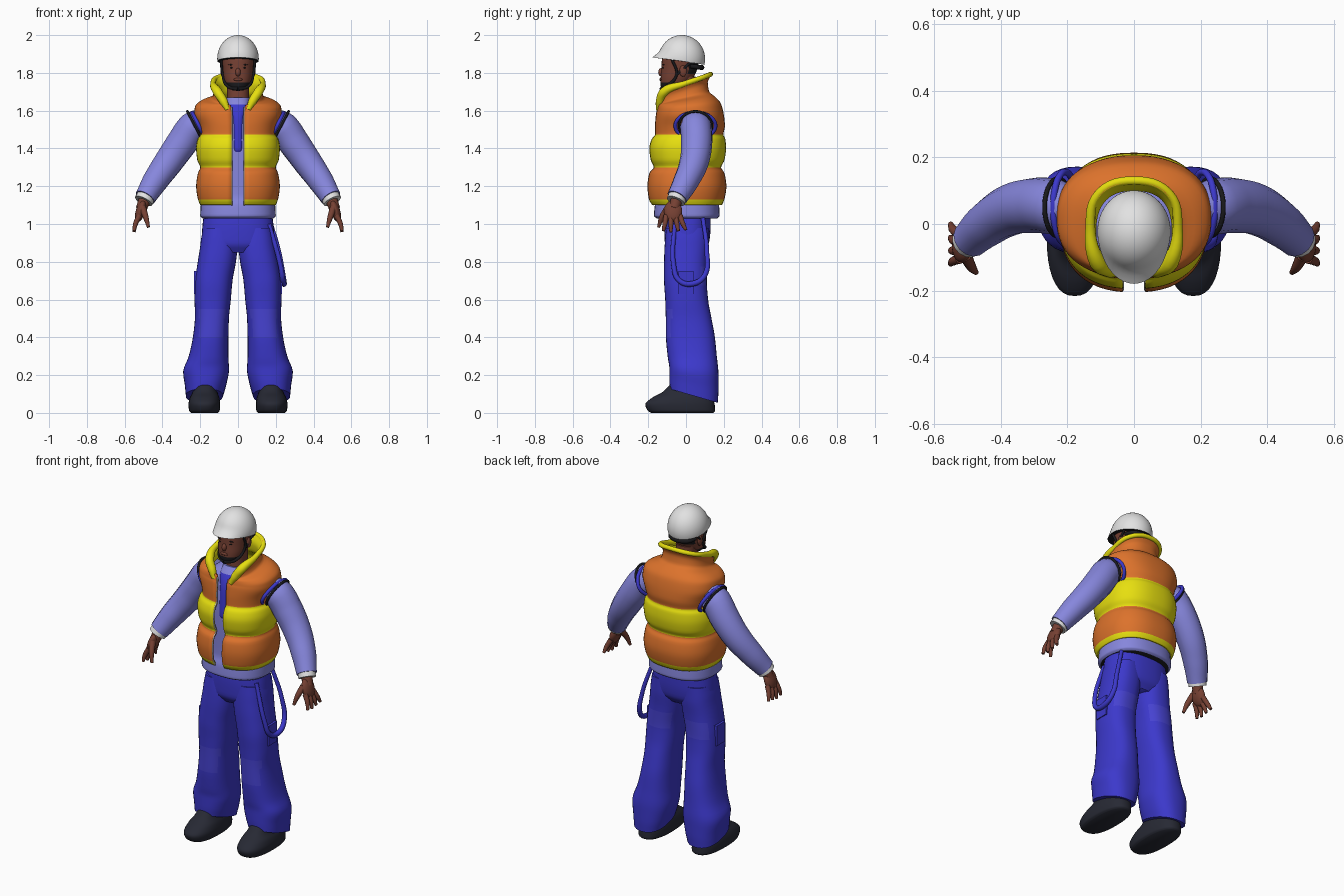
import bpy, bmesh, math
from mathutils import Matrix

if "Cube" in bpy.data.objects:
    bpy.data.objects.remove(bpy.data.objects["Cube"], do_unlink=True)


def material(name, r, g, b):
    m = bpy.data.materials.new(name)
    m.use_nodes = True
    m.diffuse_color = (r, g, b, 1)
    m.node_tree.nodes["Principled BSDF"].inputs["Base Color"].default_value = (r, g, b, 1)
    return m


ORANGE = material("vest orange", .72, .17, .025)
YELLOW = material("safety yellow", .8, .74, .005)
LAVENDER = material("jacket lavender", .24, .24, .72)
BLUE = material("trouser blue", .045, .04, .6)
WORN = material("worn blue", .062, .055, .64)
WHITE = material("helmet white", .76, .76, .76)
LEATHER = material("boot leather", .02, .022, .034)
SKIN = material("skin brown", .18, .052, .033)
BLACK = material("strap black", .01, .01, .012)


def finish(obj, angle=50):
    bpy.ops.object.select_all(action="DESELECT")
    obj.select_set(True)
    bpy.context.view_layer.objects.active = obj
    bpy.ops.object.shade_smooth_by_angle(angle=math.radians(angle))
    return obj


def make_object(name, bm, mats, rule=None):
    bm.normal_update()
    if rule:
        for f in bm.faces:
            f.material_index = int(rule(f.calc_center_median(), f.normal))
    mesh = bpy.data.meshes.new(name)
    bm.to_mesh(mesh)
    bm.free()
    for m in mats:
        mesh.materials.append(m)
    obj = bpy.data.objects.new(name, mesh)
    bpy.context.collection.objects.link(obj)
    return finish(obj)


def refine(rows, steps=4):
    """Monotone interpolation between cross-sections."""
    delta = [[b - a for a, b in zip(p, q)] for p, q in zip(rows, rows[1:])]

    def slope(i, k):
        if i == 0 or i == len(rows) - 1:
            return delta[min(i, len(delta) - 1)][k]
        a, b = delta[i - 1][k], delta[i][k]
        return 2 * a * b / (a + b) if a * b > 0 else 0

    out = []
    for i in range(len(delta)):
        for j in range(steps):
            t = j / steps
            out.append([rows[i][k] + delta[i][k] * t * t * (3 - 2 * t)
                        + slope(i, k) * t * (1 - t) ** 2
                        - slope(i + 1, k) * t * t * (1 - t)
                        for k in range(len(rows[i]))])
    return out + [list(rows[-1])]


def loft(name, rows, mats, rule=None, side=1, power=2.4, segments=36, opened=False):
    """Rows rise in z: height, half width, front y, back y, centre x, tilt, front gap."""
    rows = refine([tuple(r) + (0,) * (7 - len(r)) for r in rows])
    bm = bmesh.new()
    rings = []
    for z, rx, front, back, cx, tilt, gap in rows:
        start = math.asin((gap / rx) ** (power / 2))
        count = segments + 1 if opened else segments
        ring = []
        for j in range(count):
            a = start + (math.tau - 2 * start) * j / segments
            s, c = math.sin(a), math.cos(a)
            x = rx * math.copysign(abs(s) ** (2 / power), s)
            y = -(back - front) / 2 * math.copysign(abs(c) ** (2 / power), c)
            ring.append(bm.verts.new((cx * side + x, (front + back) / 2 + y, z + tilt * y)))
        rings.append(ring)
    for low, high in zip(rings, rings[1:]):
        for j in range(segments):
            k = (j + 1) % len(low)
            bm.faces.new((low[j], low[k], high[k], high[j]))
    if not opened:
        bm.faces.new(rings[0][::-1])
        bm.faces.new(rings[-1])
    return make_object(name, bm, mats, rule)


def tube(name, points, mat, side=1, cyclic=False):
    """Smooth tube through (x, y, z, radius) points."""
    curve = bpy.data.curves.new(name, "CURVE")
    curve.dimensions = "3D"
    curve.bevel_depth = 1
    curve.bevel_resolution = 5
    curve.resolution_u = 6
    curve.use_fill_caps = True
    spline = curve.splines.new("BEZIER")
    spline.use_cyclic_u = cyclic
    spline.bezier_points.add(len(points) - 1)
    for p, (x, y, z, r) in zip(spline.bezier_points, points):
        p.co = (x * side, y, z)
        p.radius = r
        p.handle_left_type = p.handle_right_type = "AUTO"
    curve.materials.append(mat)
    obj = bpy.data.objects.new(name, curve)
    bpy.context.collection.objects.link(obj)
    bpy.ops.object.select_all(action="DESELECT")
    obj.select_set(True)
    bpy.context.view_layer.objects.active = obj
    bpy.ops.object.convert(target="MESH")
    finish(bpy.context.view_layer.objects.active)


def shoulder_loop(name, x, width, rise, lean, radius, mat, side):
    angles = [math.tau * i / 12 for i in range(12)]
    tube(name, [(x + lean * math.sin(a), .05 + width * math.cos(a),
                 1.52 + rise * math.sin(a), radius) for a in angles], mat, side, cyclic=True)


def ball(name, centre, size, mat, lean=0):
    bm = bmesh.new()
    bmesh.ops.create_uvsphere(bm, u_segments=24, v_segments=14, radius=1)
    bm.transform(Matrix.Translation(centre) @ Matrix.Rotation(lean, 4, "Y")
                 @ Matrix.Diagonal((*size, 1)))
    make_object(name, bm, [mat])


# Puffy vest, open at the front, with a standing collar
vest_rows = [
    (1.1, .2, -.18, .19, 0, 0, .034), (1.13, .212, -.197, .203, 0, 0, .034),
    (1.2, .222, -.205, .214, 0, 0, .034), (1.27, .212, -.195, .203, 0, 0, .034),
    (1.3, .2, -.172, .186, 0, 0, .034), (1.34, .216, -.188, .204, 0, 0, .034),
    (1.4, .222, -.195, .212, 0, 0, .034), (1.45, .213, -.182, .208, 0, 0, .034),
    (1.475, .2, -.165, .198, 0, 0, .034), (1.52, .21, -.165, .206, 0, 0, .034),
    (1.58, .232, -.16, .2, 0, 0, .034), (1.62, .228, -.155, .185, 0, .1, .036),
    (1.65, .195, -.153, .155, 0, .15, .04), (1.668, .137, -.156, .122, 0, .25, .052),
    (1.7, .129, -.16, .115, 0, .36, .078), (1.74, .143, -.166, .138, 0, .37, .1)]
vest = loft("vest", vest_rows, [ORANGE, YELLOW],
            lambda c, n: c.z < 1.13 or 1.3 < c.z < 1.475, opened=True, segments=56)
shell = vest.modifiers.new("padding", "SOLIDIFY")
shell.thickness = .016
shell.offset = -1
shell.material_offset = 1
half = [(.055, -.148, 1.605, .012), (.077, -.137, 1.65, .023), (.109, -.115, 1.7, .025),
        (.131, -.01, 1.742, .015), (.105, .092, 1.777, .013)]
tube("collar_lining", half + [(0, .13, 1.793, .013)]
     + [(-x, y, z, r) for x, y, z, r in half[::-1]], YELLOW)

# Jacket body and the shirt in the vest opening
loft("jacket", [(1.03, .188, -.155, .165), (1.045, .2, -.17, .178), (1.1, .197, -.165, .175),
                (1.16, .185, -.15, .16), (1.4, .185, -.15, .17), (1.55, .19, -.137, .16),
                (1.62, .14, -.11, .11), (1.66, .07, -.07, .06)], [LAVENDER, BLACK],
     lambda c, n: n.z < -.9)
loft("shirt", [(1.38, .022, -.15, -.1), (1.4, .026, -.157, -.1), (1.55, .03, -.146, -.08),
               (1.62, .05, -.122, -.05), (1.67, .062, -.085, .05)], [BLUE, LAVENDER],
     lambda c, n: c.z > 1.635)

# Trouser seat, head and neck
loft("trouser_seat", [(.85, .13, -.085, .09), (.9, .193, -.112, .122), (.98, .189, -.115, .13),
                      (1.06, .18, -.11, .13)], [BLUE])
loft("neck", [(1.58, .06, -.08, .06), (1.68, .058, -.075, .05), (1.78, .058, -.07, .05)], [SKIN])
loft("head", [(1.708, .03, -.12, -.05), (1.73, .058, -.134, 0), (1.77, .074, -.134, .035),
              (1.82, .08, -.13, .06), (1.87, .084, -.128, .07), (1.93, .07, -.11, .06)],
     [SKIN, BLACK], lambda c, n: c.z < 1.75 or (c.y > .015 and c.z > 1.79), power=2.2)
ball("nose", (0, -.131, 1.803), (.014, .016, .022), SKIN)
ball("lips", (0, -.133, 1.765), (.024, .007, .008), SKIN)

# Helmet shell, cut along a sloping rim and drawn out into a peak
bm = bmesh.new()
bmesh.ops.create_uvsphere(bm, u_segments=40, v_segments=32, radius=1)
bm.transform(Matrix.Translation((0, -.022, 1.875)) @ Matrix.Diagonal((.11, .123, .125, 1)))
bmesh.ops.bisect_plane(bm, geom=bm.verts[:] + bm.edges[:] + bm.faces[:],
                       plane_co=(0, -.022, 1.862), plane_no=(0, .16, 1), clear_inner=True)
for v in bm.verts:
    front = max(0, -(v.co.y + .022) / .123)
    low = max(0, 1 - (v.co.z - 1.875) / .055)
    v.co.y -= .045 * front ** 2 * min(1, low) ** 2
rim = [e for e in bm.edges if e.is_boundary]
for face in bmesh.ops.holes_fill(bm, edges=rim, sides=0)["faces"]:
    face.material_index = 1
make_object("helmet", bm, [WHITE, BLACK])
tube("helmet_cradle", [(.08, .02, 1.835, .01), (.05, .07, 1.83, .013), (-.05, .07, 1.83, .013),
                       (-.08, .02, 1.835, .01)], BLACK)


def worn_patch(c, n):
    return (n.y < -.6 and .4 < c.z < .56) or (n.y > .6 and .68 < c.z < .78)


for side, label in ((1, "left"), (-1, "right")):
    # Vest trim and armhole edges
    tube(label + "_zip_edge", [(.034, r[2] + .009, r[0], .0045) for r in vest_rows[:12]],
         WHITE, side)
    shoulder_loop(label + "_armhole_lining", .207, .106, .07, .035, .01, BLUE, side)
    shoulder_loop(label + "_armhole_edge", .228, .086, .076, .04, .007, BLACK, side)

    # Sleeve, cuff and hand
    tube(label + "_sleeve", [(.17, .045, 1.56, .06), (.235, .052, 1.515, .084),
                             (.3, .056, 1.425, .083), (.37, .042, 1.325, .077),
                             (.44, 0, 1.225, .068), (.492, -.047, 1.14, .056)], LAVENDER, side)
    tube(label + "_cuff", [(.487, -.043, 1.147, .05), (.5, -.054, 1.121, .05)], WHITE, side)
    tube(label + "_wrist", [(.49, -.046, 1.14, .033), (.512, -.064, 1.08, .029)], SKIN, side)
    ball(label + "_palm", (.516 * side, -.068, 1.068), (.025, .048, .06), SKIN, -.3 * side)
    for i in range(4):
        y = -.104 + .024 * i
        spread = .008 * (i - 1)
        tube(f"{label}_finger_{i + 1}", [(.522, y, 1.045, .015), (.543, y + spread, 1, .013),
                                         (.55, y + spread * 2, .957 + .006 * abs(i - 1), .008)],
             SKIN, side)
    tube(label + "_thumb", [(.505, -.095, 1.085, .019), (.488, -.128, 1.035, .015),
                            (.474, -.145, .983, .008)], SKIN, side)

    # Trouser leg, slanting down to the heel
    loft(label + "_trouser_leg",
         [(.09, .098, -.085, .168, .178, -.29), (.15, .11, -.088, .172, .172, -.22),
          (.22, .121, -.088, .172, .169, -.12), (.3, .105, -.097, .163, .156),
          (.4, .094, -.106, .153, .145), (.5, .09, -.107, .135, .138), (.6, .096, -.11, .117, .134),
          (.7, .099, -.116, .11, .128), (.8, .101, -.116, .112, .112), (.9, .098, -.112, .12, .1),
          (.98, .086, -.105, .12, .098)], [BLUE, WORN], worn_patch, side)

    # Thigh pocket
    bm = bmesh.new()
    bmesh.ops.create_cube(bm, size=1)
    bm.transform(Matrix.Translation((.194 * side, 0, .69)) @ Matrix.Diagonal((.08, .14, .18, 1)))
    bmesh.ops.bevel(bm, geom=bm.edges[:], offset=.03, segments=4, affect="EDGES")
    make_object(label + "_pocket", bm, [BLUE])

    # Boot
    loft(label + "_boot",
         [(0, .07, -.185, .145, .177), (.012, .081, -.203, .154, .178), (.045, .084, -.216, .152, .178),
          (.08, .078, -.18, .14, .177), (.11, .066, -.125, .125, .175), (.15, .058, -.085, .11, .175)],
         [LEATHER], side=side)

    # Face details and chin straps
    ball(label + "_ear", (.083 * side, -.015, 1.81), (.01, .02, .03), SKIN)
    ball(label + "_eye", (.032 * side, -.119, 1.827), (.011, .007, .004), BLACK)
    ball(label + "_eyebrow", (.034 * side, -.119, 1.843), (.018, .007, .003), BLACK)
    tube(label + "_chin_strap", [(.09, -.075, 1.875, .007), (.081, -.05, 1.79, .007),
                                 (.055, -.1, 1.73, .009), (0, -.13, 1.714, .011)], BLACK, side)
    tube(label + "_rear_strap", [(.09, .03, 1.86, .007), (.081, -.05, 1.79, .007)], BLACK, side)

# Loose brace hanging from the left hip
tube("hanging_brace", [(.165, -.06, 1, .011), (.225, -.065, .78, .013), (.238, -.035, .7, .014),
                       (.244, .04, .685, .015), (.238, .1, .73, .014), (.215, .11, .86, .012),
                       (.165, .09, 1.03, .011)], BLUE)
